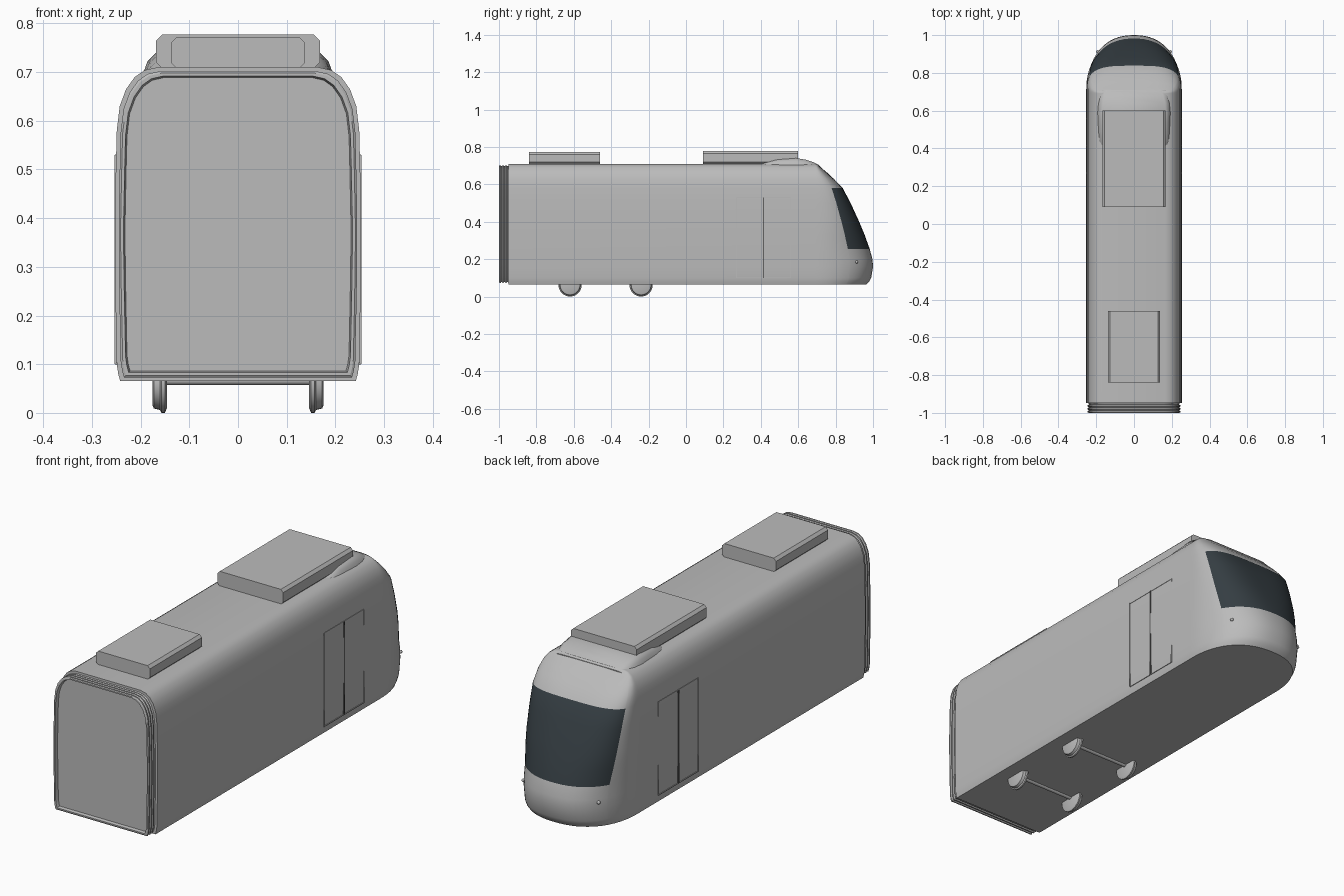
import bpy, bmesh, math
from mathutils import Matrix

if "Cube" in bpy.data.objects:
    bpy.data.objects.remove(bpy.data.objects["Cube"])


def material(name, rgb):
    m = bpy.data.materials.new(name)
    m.use_nodes = True
    m.diffuse_color = (*rgb, 1)
    m.node_tree.nodes["Principled BSDF"].inputs["Base Color"].default_value = (*rgb, 1)
    return m


GREY = material("body_grey", (0.5, 0.5, 0.5))
GLASS = material("dark_glass", (0.035, 0.047, 0.055))
SEAM = material("seam_grey", (0.12, 0.12, 0.12))


def finish(name, bm, mats=(GREY,), angle=30):
    bmesh.ops.recalc_face_normals(bm, faces=bm.faces)
    mesh = bpy.data.meshes.new(name)
    bm.to_mesh(mesh)
    bm.free()
    for m in mats:
        mesh.materials.append(m)
    ob = bpy.data.objects.new(name, mesh)
    bpy.context.collection.objects.link(ob)
    bpy.ops.object.select_all(action="DESELECT")
    ob.select_set(True)
    bpy.context.view_layer.objects.active = ob
    bpy.ops.object.shade_smooth_by_angle(angle=math.radians(angle))
    return ob


def loft(name, rings, cap_start=True, cap_end=True, angle=30):
    """Skin a list of closed rings of points."""
    bm = bmesh.new()
    rows = [[bm.verts.new(p) for p in ring] for ring in rings]
    for a, b in zip(rows, rows[1:]):
        for i in range(len(a)):
            j = (i + 1) % len(a)
            bm.faces.new((a[i], a[j], b[j], b[i]))
    if cap_start:
        bm.faces.new(rows[0])
    if cap_end:
        bm.faces.new(rows[-1])
    return finish(name, bm, angle=angle)


def box(name, x, y, z, size, mat=GREY):
    bm = bmesh.new()
    bmesh.ops.create_cube(bm, size=1, matrix=Matrix.Translation((x, y, z)) @ Matrix.Diagonal((*size, 1)))
    return finish(name, bm, (mat,))


# Body levels: height, half width, nose tip
LEVELS = [(.065, .242, .965), (.08, .246, .98), (.1, .249, .99), (.16, .25, 1), (.2, .251, .997),
          (.255, .252, .982), (.33, .253, .955), (.4, .253, .926), (.5, .251, .88),
          (.58, .249, .838), (.63, .243, .79), (.665, .23, .752), (.69, .212, .722),
          (.704, .192, .708), (.71, .165, .7)]
REAR, SHOULDER, PILLAR = -.948, .69, .6
SILL, HEAD = .255, .58
FRONT_STEPS, SIDE_STEPS = 12, 6


def level_outline(z, w, tip):
    """Half-rounded plan outline, from the rear on the left side round the nose."""
    n = 2.3 + 1.2 * min(1, max(0, (z - SILL) / (HEAD - SILL)))
    half = [(w, REAR)]
    for i in range(SIDE_STEPS):
        s = PILLAR * i / SIDE_STEPS
        half.append((w * (1 - s ** n) ** (1 / n), SHOULDER + (tip - SHOULDER) * s))
    edge = (1 - PILLAR ** n) ** (1 / n)
    for i in range(FRONT_STEPS):
        u = edge * math.cos(math.pi / 2 * i / FRONT_STEPS)
        half.append((w * u, SHOULDER + (tip - SHOULDER) * (1 - u ** n) ** (1 / n)))
    full = half + [(0, tip)] + [(-x, y) for x, y in reversed(half)]
    return [(x, y, z) for x, y in full]


# Car body with the windscreen picked out of the nose faces
bm = bmesh.new()
rows = [[bm.verts.new(p) for p in level_outline(*lv)] for lv in LEVELS]
first = 1 + SIDE_STEPS
for k in range(len(rows) - 1):
    a, b = rows[k], rows[k + 1]
    in_height = SILL <= LEVELS[k][0] and LEVELS[k + 1][0] <= HEAD
    for i in range(len(a)):
        j = (i + 1) % len(a)
        f = bm.faces.new((a[i], a[j], b[j], b[i]))
        if in_height and first <= i < first + 2 * FRONT_STEPS:
            f.material_index = 1
bm.faces.new(rows[0])
bm.faces.new(rows[-1])
finish("car_body", bm, (GREY, GLASS))


# Gangway bellows on the coupling end, with a recessed end panel
def section(y, inset):
    mid = .3875
    sx, sz = 1 - inset / .25, 1 - inset / .3225
    right = [(w * sx, y, mid + (z - mid) * sz) for z, w, _ in LEVELS]
    return right + [(-x, yy, z) for x, yy, z in reversed(right)]


bellows = [section(-.94, .006)]
for rib in range(3):
    y = -.955 - .016 * rib
    bellows += [section(y, .014), section(y - .004, .008), section(y - .01, .008)]
bellows += [section(-1, .012), section(-1, .018), section(-.985, .021)]
loft("gangway_bellows", bellows)


# Roof equipment boxes with chamfered long edges
def roof_box(name, half_w, y0, y1, z0, z1, c):
    prof = [(half_w - c, z0), (half_w, z0 + c), (half_w, z1 - c), (half_w - c, z1)]
    prof += [(-x, z) for x, z in reversed(prof)]
    loft(name, [[(x, y, z) for x, z in prof] for y in (y0, y1)])


roof_box("front_roof_unit", .168, .09, .6, .708, .777, .012)
roof_box("rear_roof_unit", .138, -.84, -.46, .708, .772, .012)

# Roof fairing around the nose end of the front unit: y, height, half width
fairing = []
for y, top, w in [(.4, .709, .172), (.44, .724, .186), (.49, .736, .19), (.54, .738, .192),
                  (.59, .74, .194), (.64, .732, .19), (.68, .719, .18), (.71, .704, .168)]:
    prof = [(w, .7), (w - .008, .7 + (top - .7) * .55), (w - .026, top)]
    prof += [(-x, z) for x, z in reversed(prof)]
    fairing.append([(x, y, z) for x, z in prof])
loft("roof_fairing", fairing, angle=50)


# Double doors: outline strips and a centre seam on both sides
for side, label in ((1, "left"), (-1, "right")):
    x = side * .2515
    for part, y in (("rear", .27), ("front", .56)):
        box(f"{label}_door_{part}_edge", x, y, .315, (.004, .004, .43))
    for part, z in (("sill", .1), ("head", .53)):
        box(f"{label}_door_{part}", x - side * .0015, .415, z, (.004, .29, .004))
    box(f"{label}_door_seam", x, .415, .315, (.005, .006, .43), SEAM)

    # Small marker lamp on the nose corner
    bm = bmesh.new()
    bmesh.ops.create_uvsphere(bm, u_segments=12, v_segments=8, radius=.008,
                              matrix=Matrix.Translation((side * .192, .912, .185)))
    finish(f"{label}_marker_lamp", bm)


# Flanged wheels and axles
def disc(x, y, z, r):
    return [(x, y + r * math.cos(a), z + r * math.sin(a))
            for a in (math.tau * i / 32 for i in range(32))]


for y, label in ((-.62, "rear"), (-.24, "front")):
    for side, hand in ((1, "left"), (-1, "right")):
        shape = [(.146, .052), (.15, .062), (.157, .062), (.16, .056), (.173, .053), (.176, .045)]
        loft(f"{label}_{hand}_wheel", [disc(side * x, y, .062, r) for x, r in shape])
    loft(f"{label}_axle", [disc(x, y, .067, .01) for x in (-.15, .15)])
